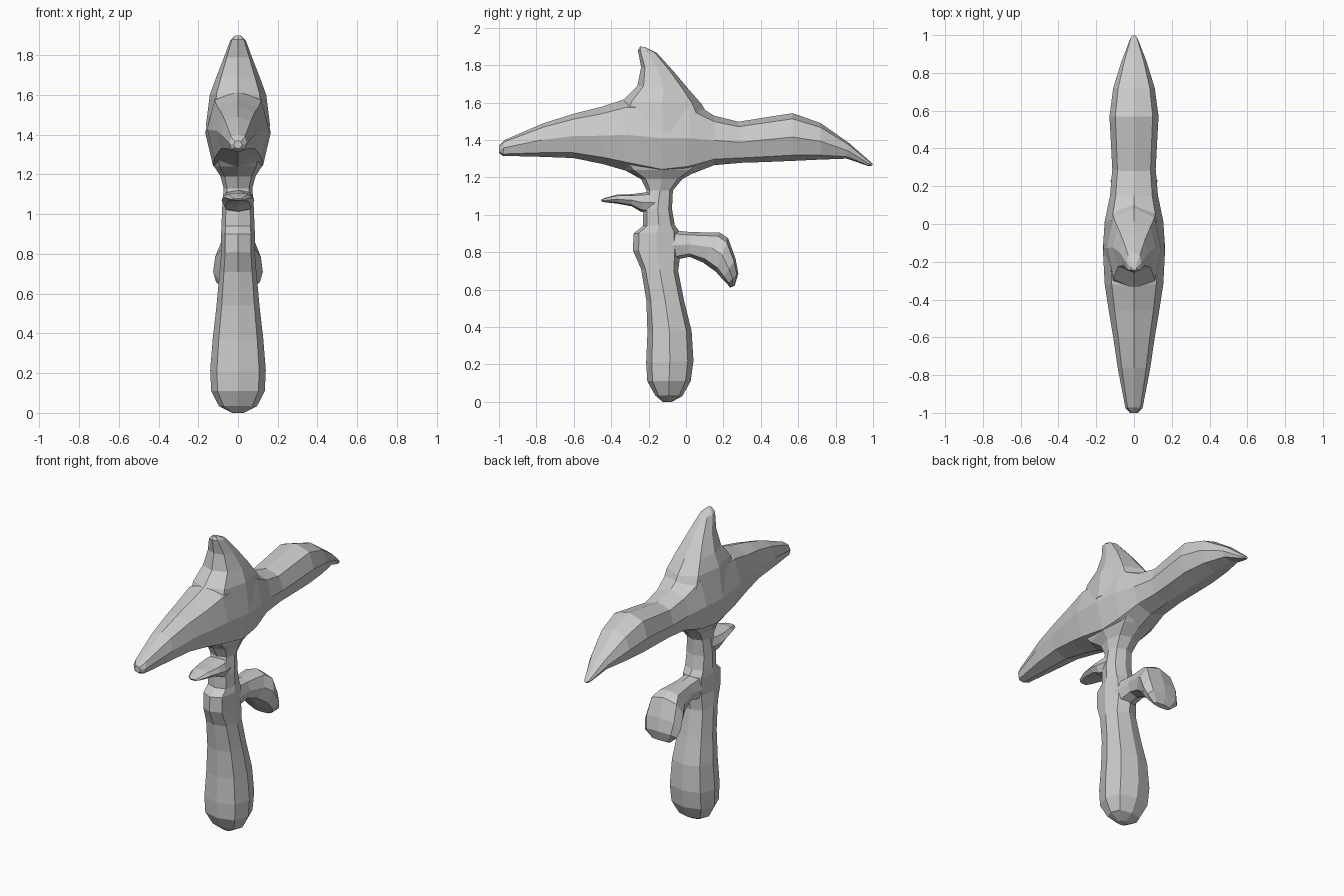
import bpy, bmesh
from mathutils import Vector

# Octagon corners: (position across x, position along the profile axis)
K = 0.76
OCTAGON = [(0, 1), (K, K), (1, 0), (K, -K), (0, -1), (-K, -K), (-1, 0), (-K, K)]


def loft(name, sections):
    """Flat-faced octagonal loft; section = (y1, z1, y2, z2, half width in x)."""
    bm = bmesh.new()
    rings = []
    for y1, z1, y2, z2, w in sections:
        a, b = Vector((0, y1, z1)), Vector((0, y2, z2))
        mid, half = (a + b) / 2, (a - b) / 2
        rings.append([bm.verts.new(mid + half * v + Vector((w * u, 0, 0)))
                      for u, v in OCTAGON])
    for r, s in zip(rings, rings[1:]):
        for i in range(8):
            j = (i + 1) % 8
            bm.faces.new((r[i], r[j], s[j], s[i]))
    bm.faces.new(rings[0])
    bm.faces.new(rings[-1])
    bmesh.ops.recalc_face_normals(bm, faces=bm.faces)
    mesh = bpy.data.meshes.new(name)
    bm.to_mesh(mesh)
    bm.free()
    obj = bpy.data.objects.new(name, mesh)
    bpy.context.collection.objects.link(obj)
    return obj


# Long head, from the blunt front tip to the pointed rear tip
loft("head", [
    (-1.0, 1.37, -1.0, 1.33, 0.02),
    (-0.97, 1.40, -0.98, 1.315, 0.045),
    (-0.76, 1.49, -0.78, 1.31, 0.085),
    (-0.60, 1.54, -0.60, 1.303, 0.11),
    (-0.46, 1.575, -0.44, 1.27, 0.135),
    (-0.32, 1.62, -0.32, 1.235, 0.155),
    (-0.13, 1.63, -0.13, 1.19, 0.165),
    (0.02, 1.61, 0.01, 1.21, 0.155),
    (0.15, 1.53, 0.15, 1.265, 0.127),
    (0.28, 1.497, 0.30, 1.278, 0.115),
    (0.42, 1.52, 0.43, 1.282, 0.122),
    (0.57, 1.543, 0.57, 1.288, 0.13),
    (0.72, 1.49, 0.72, 1.295, 0.11),
    (0.87, 1.385, 0.86, 1.30, 0.065),
    (0.99, 1.28, 0.97, 1.262, 0.02),
    (1.0, 1.27, 0.99, 1.26, 0.01),
])

# Upright crest on top of the head
loft("crest", [
    (-0.42, 1.44, 0.17, 1.44, 0.162),
    (-0.34, 1.61, 0.085, 1.59, 0.142),
    (-0.26, 1.69, 0.015, 1.67, 0.113),
    (-0.24, 1.79, -0.065, 1.765, 0.075),
    (-0.257, 1.88, -0.155, 1.865, 0.04),
    (-0.245, 1.90, -0.215, 1.895, 0.015),
])

# Handle with rounded butt, front bump and flared neck
loft("handle", [
    (-0.125, 0.0, -0.075, 0.0, 0.03),
    (-0.165, 0.035, -0.02, 0.03, 0.095),
    (-0.207, 0.11, 0.025, 0.11, 0.135),
    (-0.213, 0.21, 0.04, 0.22, 0.14),
    (-0.206, 0.37, 0.03, 0.38, 0.127),
    (-0.212, 0.54, -0.01, 0.54, 0.108),
    (-0.24, 0.71, -0.042, 0.70, 0.093),
    (-0.284, 0.81, -0.03, 0.79, 0.085),
    (-0.28, 0.90, -0.035, 0.91, 0.085),
    (-0.23, 0.94, -0.06, 0.945, 0.083),
    (-0.228, 1.03, -0.075, 1.03, 0.08),
    (-0.21, 1.13, -0.07, 1.13, 0.072),
    (-0.24, 1.19, -0.02, 1.19, 0.088),
    (-0.33, 1.24, 0.07, 1.24, 0.12),
    (-0.40, 1.31, 0.16, 1.30, 0.14),
])

# Small front spur
loft("front_spur", [
    (-0.15, 1.13, -0.15, 1.0, 0.07),
    (-0.23, 1.118, -0.24, 1.015, 0.082),
    (-0.29, 1.11, -0.29, 1.045, 0.08),
    (-0.37, 1.107, -0.37, 1.06, 0.065),
    (-0.44, 1.088, -0.43, 1.066, 0.04),
    (-0.455, 1.08, -0.45, 1.07, 0.02),
])

# Curled hook at the rear, widening toward its end
loft("rear_hook", [
    (-0.10, 0.92, -0.10, 0.75, 0.07),
    (0.03, 0.907, 0.02, 0.775, 0.065),
    (0.18, 0.905, 0.09, 0.745, 0.085),
    (0.225, 0.875, 0.16, 0.695, 0.115),
    (0.265, 0.765, 0.195, 0.655, 0.125),
    (0.28, 0.685, 0.22, 0.63, 0.11),
    (0.26, 0.62, 0.235, 0.61, 0.06),
])
